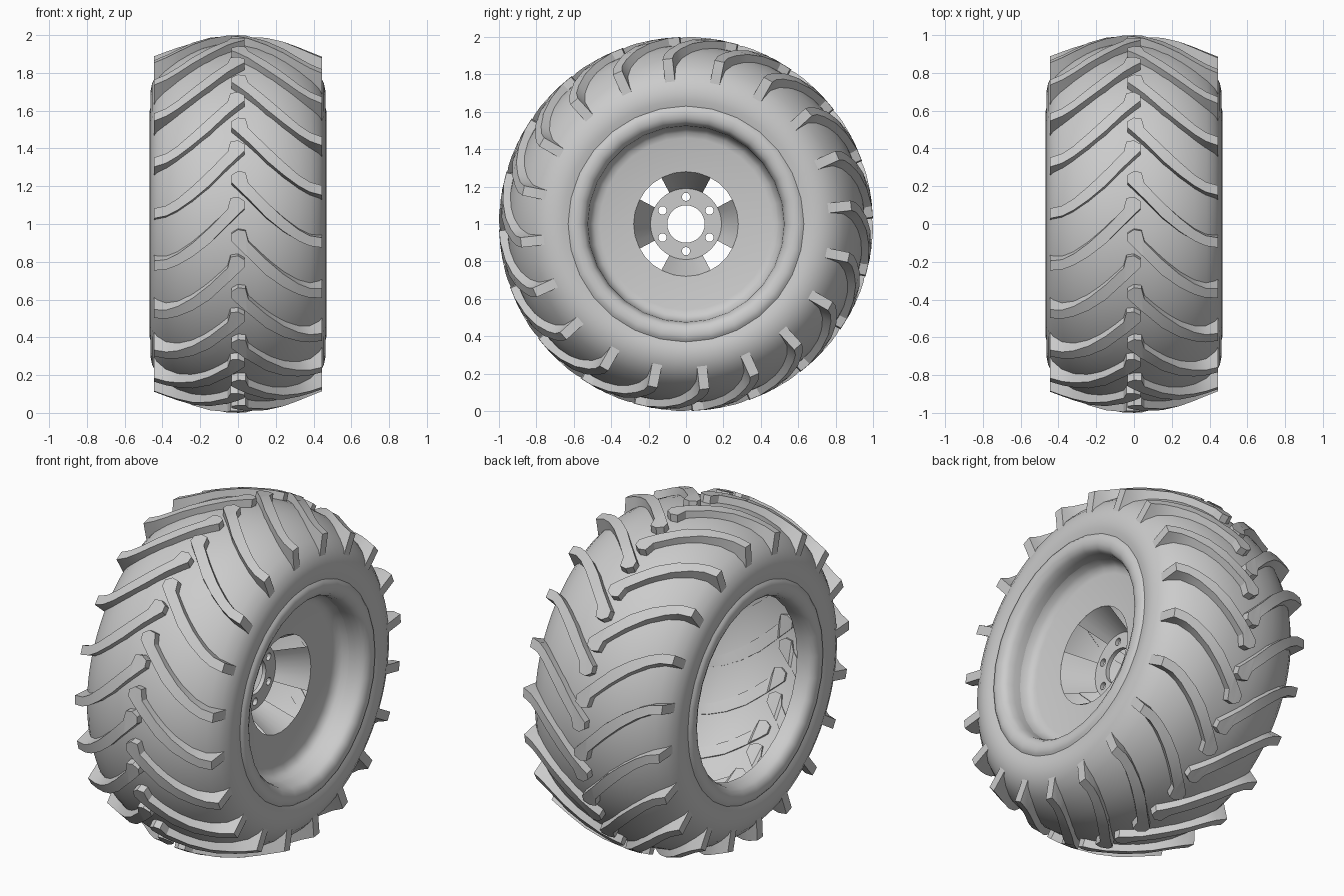
import bpy, bmesh
from math import sin, cos, pi, radians

if "Cube" in bpy.data.objects:
    bpy.data.objects.remove(bpy.data.objects["Cube"])

# The axle runs along x at height 1. Angle 0 faces the front (-y), 90 degrees is up.
def point(x, r, deg):
    a = radians(deg)
    return (x, -r * cos(a), 1 + r * sin(a))

def finish(bm, name, angle=35):
    bmesh.ops.recalc_face_normals(bm, faces=bm.faces)
    mesh = bpy.data.meshes.new(name)
    bm.to_mesh(mesh)
    bm.free()
    ob = bpy.data.objects.new(name, mesh)
    bpy.context.collection.objects.link(ob)
    smooth(ob, angle)
    return ob

def smooth(ob, angle):
    bpy.ops.object.select_all(action='DESELECT')
    ob.select_set(True)
    bpy.context.view_layer.objects.active = ob
    bpy.ops.object.shade_smooth_by_angle(angle=radians(angle))

def revolve(bm, profile, steps, start=0, sweep=360):
    closed = sweep == 360
    rings = [[bm.verts.new(point(x, r, start + sweep * i / steps)) for x, r in profile]
             for i in range(steps + (0 if closed else 1))]
    for i in range(steps):
        a, b = rings[i], rings[(i + 1) % len(rings)]
        for j in range(len(profile) - 1):
            bm.faces.new((a[j], a[j + 1], b[j + 1], b[j]))

def interp(table, x):
    for (x0, r0), (x1, r1) in zip(table, table[1:]):
        if x <= x1:
            return r0 + (r1 - r0) * (x - x0) / (x1 - x0)
    return table[-1][1]

# Tyre carcass: half profile mirrored across the middle
CARCASS = [(0, .957), (.1, .953), (.18, .94), (.25, .918), (.32, .885), (.385, .842),
           (.43, .795), (.455, .745), (.464, .70), (.462, .66), (.452, .625)]
bm = bmesh.new()
revolve(bm, [(-x, r) for x, r in CARCASS[:0:-1]] + CARCASS, 80)
finish(bm, "tyre_carcass", 60)

# Tread lugs: stations of (x, upper angle, lower angle) from the hooked head to the shoulder
LUG = [(-.035, .3, -2.5), (0, 1.6, -4.5), (.04, 1.2, -6.8), (.055, -2.2, -7.6),
       (.15, -7.8, -13.3), (.24, -12.7, -17.6), (.32, -16.5, -20.8),
       (.38, -18.6, -22.6), (.445, -19.4, -23.4)]
LUG_TOP = [(0, 1.0), (.06, .998), (.15, .986), (.25, .963), (.445, .888)]

def add_lug(bm, side, base):
    rows = []
    for x, up, low in LUG:
        top = interp(LUG_TOP, abs(x))
        bottom = interp(CARCASS, abs(x)) - (.015 if x < .05 else .006)
        rows.append([bm.verts.new(point(side * x, r, base + a)) for r, a in
                     ((top, up - .3), (top, low + .3), (bottom, low), (bottom, up))])
    for a, b in zip(rows, rows[1:]):
        for j in range(4):
            k = (j + 1) % 4
            bm.faces.new((a[j], a[k], b[k], b[j]))
    bm.faces.new(rows[0])
    bm.faces.new(rows[-1])

for name, side, base in (("right_tread_lugs", 1, 15), ("left_tread_lugs", -1, 25)):
    bm = bmesh.new()
    for i in range(20):
        add_lug(bm, side, base + 18 * i)
    finish(bm, name, 30)

# Rounded rim lips on both sides
LIP = [(.445, .64), (.462, .62), (.468, .598), (.466, .572), (.455, .548),
       (.435, .533), (.40, .525), (.36, .522)]
for name, side in (("right_rim_lip", 1), ("left_rim_lip", -1)):
    bm = bmesh.new()
    revolve(bm, [(side * x, r) for x, r in LIP], 28)
    finish(bm, name, 60)

# Dished wheel disc on the right side only
bm = bmesh.new()
revolve(bm, [(.36, .522), (.325, .512), (.302, .49), (.295, .46), (.28, .28)], 28)
finish(bm, "wheel_disc", 50)

# Four sloping spokes with gaps between them
bm = bmesh.new()
for i in range(4):
    revolve(bm, [(.28, .28), (.105, .19)], 6, i * 90 - 28, 56)
finish(bm, "hub_spokes")

# Flat hub plate with a centre bore and six bolt holes
curve = bpy.data.curves.new("hub_plate", 'CURVE')
curve.dimensions = '2D'
curve.fill_mode = 'BOTH'
curve.extrude = .012

def circle(cx, cy, r, n):
    s = curve.splines.new('POLY')
    s.points.add(n - 1)
    for i, p in enumerate(s.points):
        p.co = (cx + r * cos(2 * pi * i / n), cy + r * sin(2 * pi * i / n), 0, 1)
    s.use_cyclic_u = True

circle(0, 0, .19, 40)
circle(0, 0, .1, 32)
for i in range(6):
    circle(.145 * cos(i * pi / 3), .145 * sin(i * pi / 3), .022, 14)
plate = bpy.data.objects.new("hub_plate", curve)
bpy.context.collection.objects.link(plate)
plate.location = (.1, 0, 1)
plate.rotation_euler = (0, pi / 2, 0)
bpy.ops.object.select_all(action='DESELECT')
plate.select_set(True)
bpy.context.view_layer.objects.active = plate
bpy.ops.object.convert(target='MESH')
smooth(bpy.context.view_layer.objects.active, 35)
